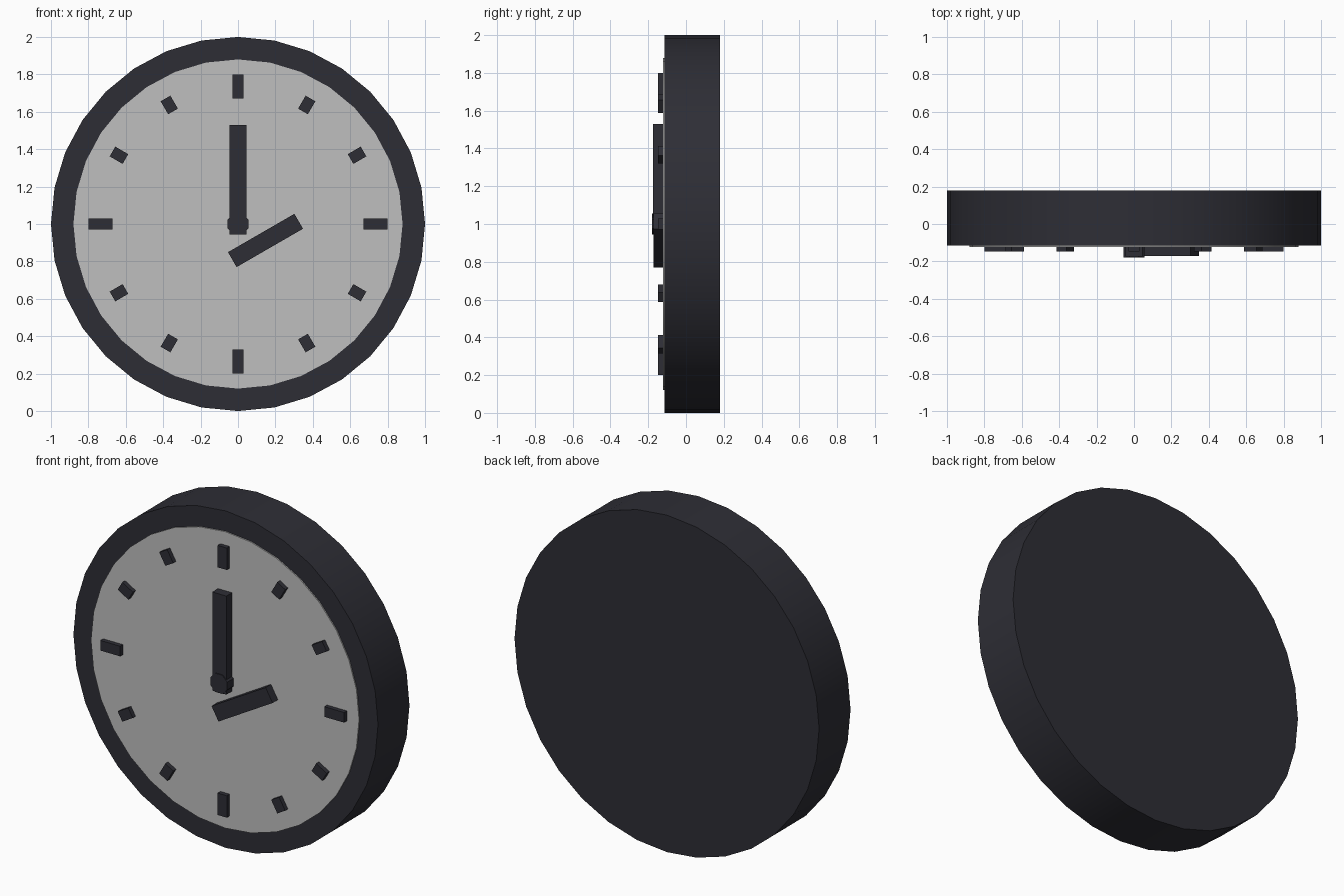
import bpy, math
from mathutils import Matrix, Vector

cube = bpy.data.objects.get("Cube")
if cube:
    bpy.data.objects.remove(cube, do_unlink=True)


def material(name, rgb):
    m = bpy.data.materials.new(name)
    m.use_nodes = True
    m.diffuse_color = (*rgb, 1)
    m.node_tree.nodes["Principled BSDF"].inputs["Base Color"].default_value = (*rgb, 1)
    return m


CHARCOAL = material("charcoal", (0.027, 0.027, 0.036))
GREY = material("light_grey", (0.52, 0.52, 0.52))
CENTRE_Z = 1.0
FACE_Y = -0.122


def finish(name, mat):
    ob = bpy.context.object
    ob.name = ob.data.name = name
    ob.data.materials.append(mat)
    return ob


def disc(name, radius, front, back, sides, mat, smooth=True, turn=0.0):
    """Cylinder lying along y, between the front and back depths."""
    bpy.ops.mesh.primitive_cylinder_add(vertices=sides, radius=radius, depth=back - front)
    ob = finish(name, mat)
    ob.data.transform(Matrix.Rotation(math.pi / 2, 4, 'X') @ Matrix.Rotation(turn, 4, 'Z'))
    ob.location = (0, (front + back) / 2, CENTRE_Z)
    if smooth:
        bpy.ops.object.shade_smooth_by_angle(angle=math.radians(30))
    return ob


def bar(name, x, z, width, length, front, angle):
    """Flat box on the dial, turned clockwise from twelve o'clock."""
    back = FACE_Y + 0.003
    bpy.ops.mesh.primitive_cube_add(size=1)
    ob = finish(name, CHARCOAL)
    ob.data.transform(Matrix.Diagonal((width, back - front, length, 1)))
    ob.location = (x, (front + back) / 2, CENTRE_Z + z)
    ob.rotation_euler.y = angle
    return ob


# Case and dial
disc("case", 1.0, -0.115, 0.18, 32, CHARCOAL)
disc("dial", 0.88, FACE_Y, -0.08, 32, GREY)

# Hour markers, longer at each quarter
for i in range(12):
    a = math.radians(30 * i)
    length = 0.13 if i % 3 == 0 else 0.08
    bar(f"hour_marker_{i or 12}", 0.735 * math.sin(a), 0.735 * math.cos(a),
        0.06, length, -0.148, a)

# Hands and centre cap
bar("minute_hand", 0.0, 0.237, 0.092, 0.585, -0.175, 0)
bar("hour_hand", 0.147, -0.088, 0.092, 0.41, -0.172, math.radians(60))
disc("centre_cap", 0.06, -0.18, FACE_Y + 0.003, 8, CHARCOAL, False, math.pi / 8)
